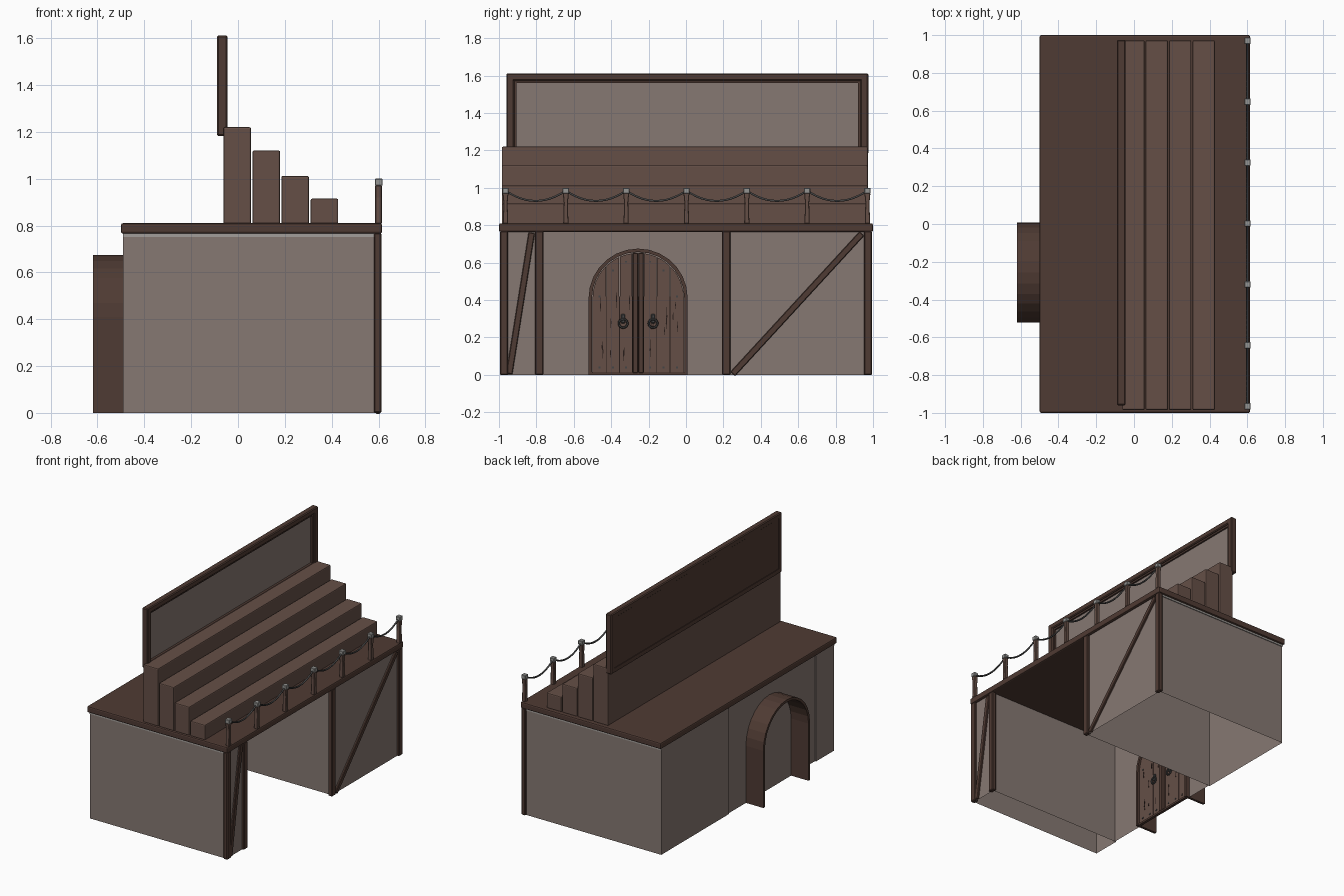
import bpy, bmesh, math, random
from mathutils import Vector, Matrix

if "Cube" in bpy.data.objects:
    bpy.data.objects.remove(bpy.data.objects["Cube"])

random.seed(4)


def mat(name, r, g, b):
    m = bpy.data.materials.new(name)
    m.diffuse_color = (r, g, b, 1)
    m.use_nodes = True
    m.node_tree.nodes["Principled BSDF"].inputs["Base Color"].default_value = m.diffuse_color
    return m


DARK = mat("dark_wood", 0.078, 0.043, 0.033)
WOOD = mat("wood", 0.13, 0.078, 0.062)
PLASTER = mat("plaster", 0.24, 0.19, 0.17)
TRIM = mat("pale_trim", 0.36, 0.34, 0.32)
METAL = mat("metal", 0.30, 0.30, 0.29)
IRON = mat("iron", 0.06, 0.06, 0.06)
CRACK = mat("crack", 0.02, 0.012, 0.01)


def finish(name, bm, material, bevel=0.0, segs=1):
    bmesh.ops.recalc_face_normals(bm, faces=bm.faces)
    me = bpy.data.meshes.new(name)
    bm.to_mesh(me)
    bm.free()
    me.materials.append(material)
    ob = bpy.data.objects.new(name, me)
    bpy.context.collection.objects.link(ob)
    if bevel:
        mod = ob.modifiers.new("bevel", "BEVEL")
        mod.width, mod.segments = bevel, segs
    return ob


def box(name, x, y, z, material, bevel=0.0, segs=1):
    bm = bmesh.new()
    size = Matrix.Diagonal((x[1] - x[0], y[1] - y[0], z[1] - z[0], 1))
    mid = Matrix.Translation((sum(x) / 2, sum(y) / 2, sum(z) / 2))
    bmesh.ops.create_cube(bm, size=1, matrix=mid @ size)
    return finish(name, bm, material, bevel, segs)


def prism(name, pts, x0, x1, material, bevel=0.0):
    """Extrude a closed (y, z) outline along x."""
    bm = bmesh.new()
    f = bm.faces.new([bm.verts.new((x0, y, z)) for y, z in pts])
    ext = bmesh.ops.extrude_face_region(bm, geom=[f])["geom"]
    vs = [g for g in ext if isinstance(g, bmesh.types.BMVert)]
    bmesh.ops.translate(bm, verts=vs, vec=(x1 - x0, 0, 0))
    return finish(name, bm, material, bevel)


def wall(name, path, z0, z1, material, closed=False):
    """Single-sheet upright wall along an (x, y) path."""
    bm = bmesh.new()
    lo = [bm.verts.new((x, y, z0)) for x, y in path]
    hi = [bm.verts.new((x, y, z1)) for x, y in path]
    n = len(path)
    for i in range(n if closed else n - 1):
        j = (i + 1) % n
        bm.faces.new((lo[i], lo[j], hi[j], hi[i]))
    return finish(name, bm, material)


def beam(name, a, b, width, x0, x1, material):
    """Slanted beam in the yz plane."""
    a, b = Vector(a), Vector(b)
    d = (b - a).normalized()
    n = Vector((-d.y, d.x)) * width / 2
    return prism(name, [a - n, b - n, b + n, a + n], x0, x1, material, 0.004)


# Platform slab
box("platform", (-0.5, 0.615), (-1, 1), (0.765, 0.81), DARK, 0.009, 2)

# Two hollow side rooms, open below, and the passage back wall
for name, y0, y1 in (("left_room", -0.98, -0.775), ("right_room", 0.215, 0.98)):
    path = [(-0.49, y0), (0.595, y0), (0.595, y1), (-0.49, y1)]
    wall(name, path, 0, 0.766, PLASTER, True)
wall("passage_back_wall", [(-0.482, -0.775), (-0.482, 0.215)], 0, 0.766, PLASTER)
for s in (-1, 1):
    box("wall_trim", (-0.49, 0.59), sorted((s * 0.98, s * 0.986)), (0.752, 0.767), TRIM)

# Timber frame on the open face
for y in (-0.973, -0.785, 0.215, 0.973):
    box("timber_post", (0.58, 0.612), (y - 0.022, y + 0.022), (0, 0.768), DARK, 0.005)
beam("left_brace", (-0.945, 0.005), (-0.825, 0.76), 0.034, 0.588, 0.608, DARK)
beam("right_brace", (0.25, 0.005), (0.94, 0.755), 0.034, 0.588, 0.608, DARK)

# Four tiers
for x0, x1, top in ((-0.062, 0.056, 1.22), (0.062, 0.18, 1.12),
                    (0.185, 0.303, 1.012), (0.31, 0.428, 0.915)):
    box("tier", (x0, x1), (-0.985, 0.972), (0.805, top), WOOD, 0.007, 2)

# Framed backboard
box("board_back", (-0.088, -0.072), (-0.955, 0.97), (1.185, 1.605), DARK)
box("board_panel", (-0.074, -0.068), (-0.92, 0.935), (1.2, 1.58), PLASTER)
for z in ((1.572, 1.612), (1.182, 1.222)):
    box("board_rail", (-0.09, -0.045), (-0.96, 0.975), z, DARK, 0.006)
for y in ((-0.96, -0.918), (0.933, 0.975)):
    box("board_stile", (-0.09, -0.045), y, (1.182, 1.612), DARK, 0.006)
for y in ((-0.92, -0.905), (0.92, 0.935)):
    box("board_bead", (-0.075, -0.056), y, (1.22, 1.575), DARK)
box("board_bead", (-0.075, -0.056), (-0.92, 0.935), (1.56, 1.575), DARK)

# Rope railing
rail_y = [-0.965 + i * 0.3225 for i in range(7)]
for y in rail_y:
    pts = [(y - 0.014, 0.808), (y + 0.014, 0.808), (y + 0.011, 0.92),
           (y + 0.016, 0.972), (y - 0.016, 0.972), (y - 0.011, 0.92)]
    prism("rail_post", pts, 0.586, 0.614, WOOD, 0.003)
    box("rail_cap", (0.584, 0.618), (y - 0.017, y + 0.017), (0.97, 1.0), METAL, 0.003)
for a, b in zip(rail_y, rail_y[1:]):
    cu = bpy.data.curves.new("rail_rope", "CURVE")
    cu.dimensions, cu.bevel_depth, cu.bevel_resolution = "3D", 0.006, 1
    sp = cu.splines.new("POLY")
    sp.points.add(12)
    for i, p in enumerate(sp.points):
        t = i / 12
        p.co = (0.6, a + (b - a) * t, 0.985 - 0.055 * 4 * t * (1 - t), 1)
    cu.materials.append(IRON)
    bpy.context.collection.objects.link(bpy.data.objects.new("rail_rope", cu))

# Arched door surround, running out behind the wall
CY, CZ, R = -0.256, 0.41, 0.265


def arch(r, n=14):
    top = [(CY + r * math.cos(math.pi * i / n), CZ + r * math.sin(math.pi * i / n))
           for i in range(n + 1)]
    return [(CY + r, 0)] + top + [(CY - r, 0)]


prism("door_surround", arch(R) + arch(R - 0.018)[::-1], -0.62, -0.455, DARK)


# Door planks, trimmed to the arch
def arch_top(y, r=R - 0.02):
    return CZ + math.sqrt(max(r * r - (y - CY) ** 2, 0))


for side in (-1, 1):
    edges = [CY + side * d for d in (0.03, 0.1, 0.17, 0.244)]
    for a, b in zip(edges, edges[1:]):
        a, b = sorted((a, b))
        a, b = a + 0.002, b - 0.002
        ys = [b + (a - b) * i / 5 for i in range(6)]
        pts = [(a, 0.015), (b, 0.015)] + [(y, arch_top(y) - 0.004) for y in ys]
        prism("door_plank", pts, -0.481, -0.468, WOOD)
        # Grain cracks and nails
        for k in range(3):
            y = random.uniform(a + 0.012, b - 0.012)
            z = random.uniform(0.05, 0.42)
            h = random.uniform(0.04, 0.11)
            prism("grain_crack", [(y, z), (y + 0.004, z + h / 2), (y + 0.001, z + h),
                                  (y - 0.002, z + h / 2)], -0.469, -0.467, CRACK)
        for z in (0.04, arch_top(max(abs(a - CY), abs(b - CY)) + CY) - 0.03):
            y = (a + b) / 2
            box("nail", (-0.469, -0.464), (y - 0.005, y + 0.005), (z - 0.005, z + 0.005), IRON)
    # Ring handle
    y = CY + side * 0.08
    box("handle_plate", (-0.469, -0.458), (y - 0.011, y + 0.011), (0.275, 0.325), IRON, 0.004)
    bpy.ops.mesh.primitive_torus_add(location=(-0.456, y, 0.275), major_radius=0.023,
                                     minor_radius=0.006, major_segments=16, minor_segments=6,
                                     rotation=(0, math.pi / 2, 0))
    ring = bpy.context.object
    ring.name = "handle_ring"
    ring.data.materials.append(IRON)
    bpy.ops.object.shade_smooth_by_angle()
for off in (-0.015, 0.015):
    y = CY + off
    box("door_meeting_stile", (-0.481, -0.46), (y - 0.014, y + 0.014), (0.01, 0.652), DARK, 0.003)
box("door_backing", (-0.481, -0.476), (CY - 0.245, CY + 0.245), (0.005, 0.42), CRACK)
box("door_sill", (-0.481, -0.462), (CY - 0.25, CY + 0.25), (0, 0.014), DARK)
